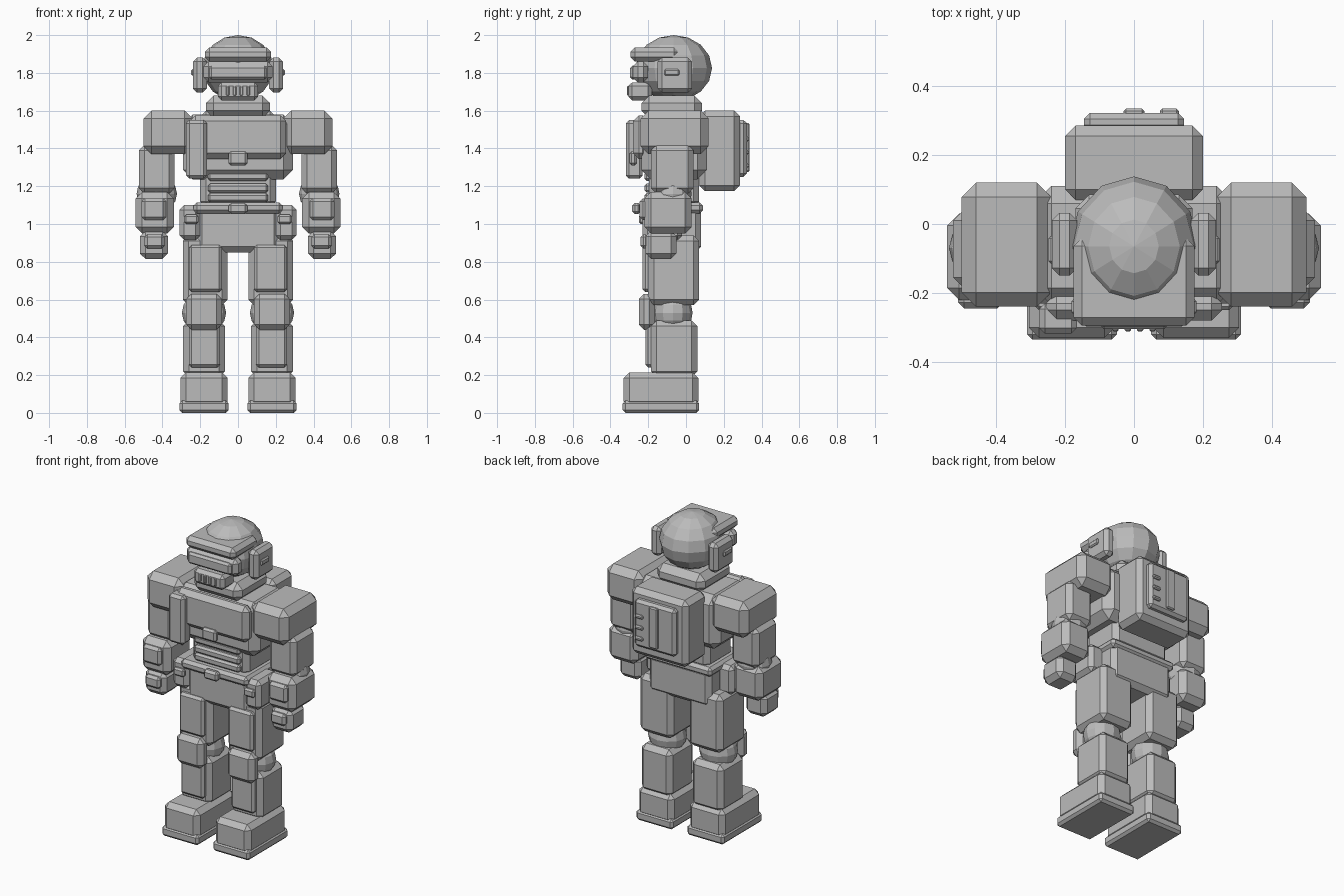
import bpy, bmesh
from mathutils import Matrix, Vector

grey = bpy.data.materials.new("plain grey")
grey.diffuse_color = (0.5, 0.5, 0.5, 1)


def finish(name, bm):
    me = bpy.data.meshes.new(name)
    bm.to_mesh(me)
    bm.free()
    me.materials.append(grey)
    ob = bpy.data.objects.new(name, me)
    bpy.context.collection.objects.link(ob)


def box(name, x, y, z, bevel=0.03, mirror=False):
    """Chamfered box from (min, max) ranges, optionally repeated on the other side."""
    if mirror:
        box(name + "_left", (-x[1], -x[0]), y, z, bevel)
        name += "_right"
    size = Vector((x[1] - x[0], y[1] - y[0], z[1] - z[0]))
    mid = Vector((x[0] + x[1], y[0] + y[1], z[0] + z[1])) / 2
    bm = bmesh.new()
    bmesh.ops.create_cube(bm, size=1, matrix=Matrix.Translation(mid) @ Matrix.Diagonal((*size, 1)))
    bmesh.ops.bevel(bm, geom=bm.edges[:], offset=min(bevel, 0.4 * min(size)),
                    segments=1, affect='EDGES')
    finish(name, bm)


def ball(name, mid, radii, seg, rings, mirror=False):
    if mirror:
        ball(name + "_left", (-mid[0], mid[1], mid[2]), radii, seg, rings)
        name += "_right"
    bm = bmesh.new()
    bmesh.ops.create_uvsphere(bm, u_segments=seg, v_segments=rings, radius=1,
                              matrix=Matrix.Translation(mid) @ Matrix.Diagonal((*radii, 1)))
    finish(name, bm)


# Legs
box("boot_sole", (-0.31, -0.05), (-0.335, 0.07), (0, 0.065), 0.015, True)
box("boot", (-0.305, -0.055), (-0.33, 0.065), (0.03, 0.215), 0.03, True)
box("shin", (-0.29, -0.07), (-0.185, 0.06), (0.19, 0.49), 0.03, True)
box("shin_plate", (-0.26, -0.095), (-0.215, -0.17), (0.24, 0.48), 0.015, True)
ball("knee_joint", (-0.18, -0.07, 0.53), (0.117, 0.105, 0.11), 12, 8, True)
box("knee_pad", (-0.275, -0.085), (-0.25, -0.165), (0.44, 0.63), 0.028, True)
box("thigh", (-0.292, -0.055), (-0.2, 0.07), (0.57, 0.94), 0.03, True)
box("thigh_plate", (-0.26, -0.085), (-0.23, -0.18), (0.64, 0.89), 0.015, True)

# Hips and belt
box("pelvis", (-0.22, 0.22), (-0.21, 0.08), (0.85, 1.09), 0.03)
box("belt", (-0.235, 0.235), (-0.25, 0.09), (1.055, 1.115), 0.018)
box("belt_buckle", (-0.05, 0.05), (-0.285, -0.24), (1.052, 1.112), 0.014)
box("hip_pouch", (-0.31, -0.2), (-0.23, -0.02), (0.915, 1.1), 0.025, True)
box("pouch_clasp", (-0.285, -0.21), (-0.25, -0.22), (1.0, 1.05), 0.01, True)

# Torso
box("waist", (-0.2, 0.2), (-0.195, 0.07), (1.09, 1.3), 0.03)
for i, z in enumerate((1.14, 1.19, 1.252)):
    box(f"belly_rib_{i}", (-0.16, 0.16), (-0.22, -0.17), (z - 0.024, z + 0.024), 0.012)
box("chest", (-0.29, 0.29), (-0.235, 0.11), (1.235, 1.58), 0.05)
box("chest_plate", (-0.255, 0.255), (-0.28, -0.2), (1.345, 1.575), 0.03)
box("chest_clasp", (-0.05, 0.05), (-0.3, -0.26), (1.31, 1.385), 0.012)
box("chest_pouch", (-0.275, -0.165), (-0.318, -0.23), (1.24, 1.55), 0.017)
box("collar", (-0.17, 0.17), (-0.235, 0.085), (1.56, 1.68), 0.04)

# Backpack
box("backpack", (-0.2, 0.2), (0.07, 0.285), (1.175, 1.6), 0.03)
box("backpack_panel", (-0.145, 0.145), (0.27, 0.322), (1.25, 1.55), 0.017)
box("backpack_bar", (-0.03, 0.03), (0.31, 0.335), (1.275, 1.535), 0.007)
for i, z in enumerate((1.31, 1.38, 1.45)):
    box(f"backpack_vent_{i}", (0.075, 0.13), (0.31, 0.335), (z - 0.012, z + 0.012), 0.007)

# Arms
box("shoulder", (-0.5, -0.24), (-0.24, 0.12), (1.37, 1.6), 0.042, True)
box("upper_arm", (-0.525, -0.335), (-0.185, 0.04), (1.16, 1.42), 0.03, True)
ball("elbow", (-0.43, -0.07, 1.16), (0.107, 0.1, 0.1), 12, 8, True)
box("forearm", (-0.542, -0.34), (-0.22, 0.03), (0.95, 1.17), 0.035, True)
box("forearm_plate", (-0.51, -0.38), (-0.245, -0.2), (1.02, 1.135), 0.017, True)
box("hand", (-0.52, -0.37), (-0.215, -0.05), (0.815, 0.965), 0.03, True)
box("knuckles", (-0.495, -0.39), (-0.24, -0.2), (0.87, 0.945), 0.015, True)

# Head
ball("helmet", (0, -0.065, 1.825), (0.188, 0.203, 0.175), 12, 8)
box("brow", (-0.175, 0.175), (-0.295, -0.04), (1.86, 1.935), 0.024)
box("visor_frame", (-0.182, 0.182), (-0.28, -0.2), (1.75, 1.86), 0.025)
box("visor_lens", (-0.152, 0.152), (-0.297, -0.26), (1.765, 1.838), 0.013)
box("mouth_guard", (-0.107, 0.107), (-0.305, -0.18), (1.655, 1.75), 0.02)
for i in range(4):
    x = -0.054 + 0.036 * i
    box(f"mouth_slot_{i}", (x - 0.009, x + 0.009), (-0.312, -0.29), (1.68, 1.73), 0.004)
box("ear_cup", (-0.238, -0.165), (-0.15, 0.032), (1.695, 1.882), 0.022, True)
box("ear_bar", (-0.248, -0.225), (-0.115, -0.035), (1.785, 1.82), 0.007, True)
